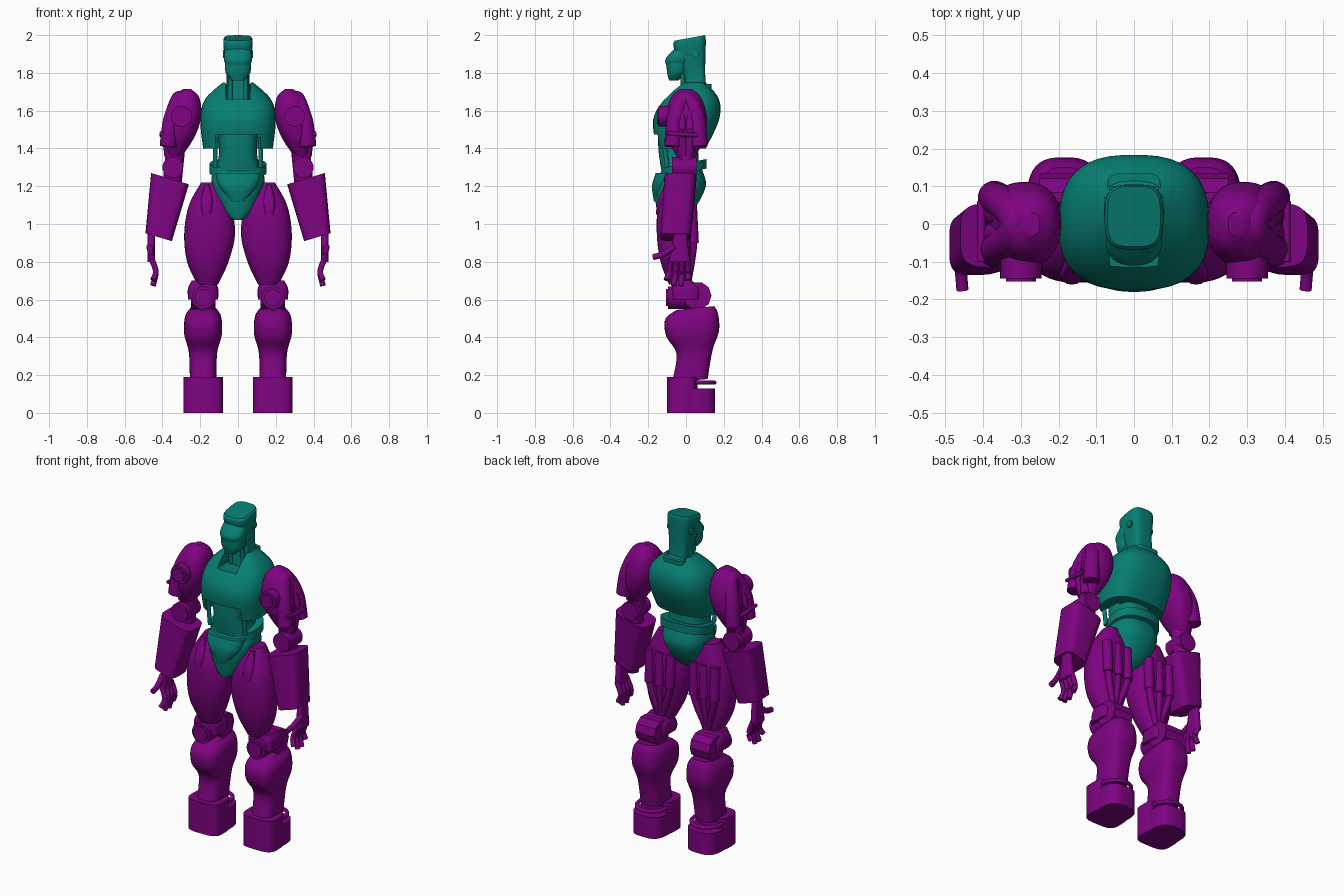
import bpy, bmesh, math
from mathutils import Matrix, Vector

cube = bpy.data.objects.get("Cube")
if cube:
    bpy.data.objects.remove(cube, do_unlink=True)


def material(name, color):
    mat = bpy.data.materials.new(name)
    mat.use_nodes = True
    mat.diffuse_color = color
    mat.node_tree.nodes["Principled BSDF"].inputs["Base Color"].default_value = color
    return mat


TEAL = material("teal", (.002, .21, .17, 1))
PURPLE = material("purple", (.21, .001, .22, 1))
SIDEWAYS, FORWARD = Vector((1, 0, 0)), Vector((0, 1, 0))
LEG = .185
parts = []


def finish(name, bm, mat):
    """Turn a bmesh into an object; parts lying wholly on the left are mirrored to the right."""
    bmesh.ops.recalc_face_normals(bm, faces=bm.faces)
    one_sided = min(vert.co.x for vert in bm.verts) > 0
    mesh = bpy.data.meshes.new(name)
    bm.to_mesh(mesh)
    bm.free()
    mesh.materials.append(mat)
    part = bpy.data.objects.new(name, mesh)
    bpy.context.collection.objects.link(part)
    if one_sided:
        part.modifiers.new("Mirror", "MIRROR").use_axis[0] = True
    parts.append(part)
    return part


def spline(keys, steps):
    """Smooth interpolation through vectors of any equal length."""
    keys = [Vector(key) for key in keys]
    result = []
    for i in range(len(keys) - 1):
        before, start, end = keys[max(i - 1, 0)], keys[i], keys[i + 1]
        after = keys[min(i + 2, len(keys) - 1)]
        leave, arrive = (end - before) / 2, (after - start) / 2
        for step in range(steps):
            t = step / steps
            ease = t * t * (3 - 2 * t)
            result.append(start.lerp(end, ease) + leave * (t * (1 - t) ** 2) - arrive * (t * t * (1 - t)))
    return result + [keys[-1]]


def skin(name, mat, rings):
    """Join rings of points into a closed, capped surface."""
    bm = bmesh.new()
    rows = [[bm.verts.new(point) for point in ring] for ring in rings]
    count = len(rows[0])
    for low, high in zip(rows, rows[1:]):
        for i in range(count):
            j = (i + 1) % count
            bm.faces.new((low[i], low[j], high[j], high[i]))
    bm.faces.new(rows[0])
    bm.faces.new(rows[-1])
    return finish(name, bm, mat)


def ring(z, wide, deep, x=0, y=0):
    return (z, wide, deep, x, y)


def loft(name, mat, *keys, x=0, square=2.4, tilt=(0, 0), steps=5, sides=40):
    """Stack rounded-square sections; tilt slopes them sideways and front to back."""
    def bulge(value):
        return math.copysign(abs(value) ** (2 / square), value) / 2

    rings = []
    for z, wide, deep, shift, y in spline(keys, steps):
        points = []
        for i in range(sides):
            angle = math.tau * (i + .5) / sides
            dx, dy = wide * bulge(math.cos(angle)), deep * bulge(math.sin(angle))
            points.append((x + shift + dx, y + dy, z + tilt[0] * dx + tilt[1] * dy))
        rings.append(points)
    return skin(name, mat, rings)


def block(name, mat, base, size, **options):
    """Upright rounded block standing on its base point."""
    x, y, z = base
    wide, deep, high = size
    ends = [ring(level, wide, deep, y=y) for level in (z, z + high)]
    return loft(name, mat, *ends, x=x, steps=1, **options)


def tube(name, mat, points, radius, sides=16):
    path = spline(points, 5 if len(points) > 2 else 1)
    rings = []
    for i, centre in enumerate(path):
        along = path[min(i + 1, len(path) - 1)] - path[max(i - 1, 0)]
        turn = along.to_track_quat("Z", "Y")
        circle = [math.tau * j / sides for j in range(sides)]
        rings.append([centre + turn @ Vector((math.cos(a), math.sin(a), 0)) * radius for a in circle])
    return skin(name, mat, rings)


def disc(name, mat, centre, axis, length, radius, sides=28):
    half = axis * length / 2
    return tube(name, mat, [Vector(centre) - half, Vector(centre) + half], radius, sides)


def cut(target, name, centre, size):
    """Subtract a hidden box."""
    bm = bmesh.new()
    bmesh.ops.create_cube(bm, size=1, matrix=Matrix.Translation(centre) @ Matrix.Diagonal((*size, 1)))
    cutter = finish(name, bm, TEAL)
    parts.remove(cutter)
    cutter.hide_render = True
    cutter.hide_set(True)
    boolean = target.modifiers.new(name, "BOOLEAN")
    boolean.operation, boolean.solver, boolean.object = "DIFFERENCE", "EXACT", cutter


# Head and neck
loft("head", TEAL, ring(1.77, wide=.11, deep=.11, y=.045), ring(1.95, wide=.155, deep=.17, y=.02),
     ring(1.985, wide=.14, deep=.16, y=.02), square=3.4, tilt=(0, .18))
loft("visor", TEAL, ring(1.84, wide=.13, deep=.12, y=-.045), ring(1.88, wide=.15, deep=.13, y=-.04),
     ring(1.96, wide=.12, deep=.06))
loft("jaw", TEAL, ring(1.76, wide=.07, deep=.05, y=-.065), ring(1.8, wide=.13, deep=.1, y=-.05),
     ring(1.86, wide=.14, deep=.12, y=-.045))
disc("ear", TEAL, (.065, .05, 1.9), SIDEWAYS, length=.03, radius=.02)
loft("neck", TEAL, ring(1.62, wide=.12, deep=.13, y=.045), ring(1.83, wide=.12, deep=.1, y=.05), square=4)
tube("throat_rod", TEAL, [(.04, -.01, 1.65), (.04, -.02, 1.8)], radius=.012)
block("collar", TEAL, (0, .08, 1.7), (.14, .11, .04), square=5)

# Chest shell, notched for the belly and the throat
chest = loft("chest", TEAL, ring(1.4, wide=.37, deep=.26, y=-.025), ring(1.55, wide=.4, deep=.35),
             ring(1.66, wide=.35, deep=.29, y=.03), ring(1.75, wide=.16, deep=.13, y=.04), square=2.6)
cut(chest, "belly_cutter", (0, -.2, 1.4), (.24, .4, .15))
cut(chest, "throat_cutter", (0, -.1, 1.8), (.13, .4, .28))

# Waist and pelvis
loft("abdomen", TEAL, ring(1.28, wide=.24, deep=.2, y=-.03), ring(1.38, wide=.2, deep=.21, y=-.04),
     ring(1.5, wide=.22, deep=.22, y=-.04), square=3)
tube("waist_rod", TEAL, [(.12, -.1, 1.3), (.12, -.12, 1.46)], radius=.012)
block("belt", TEAL, (0, -.01, 1.27), (.3, .24, .05), tilt=(0, .2))
loft("pelvis", TEAL, ring(1.02, wide=.05, deep=.09, y=-.1), ring(1.07, wide=.17, deep=.19, y=-.06),
     ring(1.2, wide=.28, deep=.27, y=-.03), ring(1.3, wide=.26, deep=.2, y=-.02))
loft("pelvis_shield", TEAL, ring(1.12, wide=.08, deep=.07, y=-.135), ring(1.2, wide=.2, deep=.1, y=-.13),
     ring(1.27, wide=.24, deep=.1, y=-.11))

# Thighs with exposed rods behind
loft("thigh", PURPLE, ring(1.22, wide=.09, deep=.1, y=-.03), ring(1.1, wide=.22, deep=.19, y=-.05),
     ring(.95, wide=.27, deep=.2, y=-.055), ring(.8, wide=.22, deep=.17, x=.01, y=-.05),
     ring(.68, wide=.11, deep=.11, x=.01, y=-.035), x=.15)
loft("hip_fin", PURPLE, ring(1.05, wide=.05, deep=.06, y=-.13), ring(1.12, wide=.065, deep=.06, y=-.12),
     ring(1.21, wide=.02, deep=.04, y=-.09), x=.165, square=3)
for place, x in (("inner", .08), ("middle", .15), ("outer", .22)):
    top, middle = (x, .03, 1.1), (x, .04, .9)
    tube(f"{place}_thigh_rod", PURPLE, [top, middle, (.14 + x / 10, .01, .7)], radius=.02)
    tube(f"{place}_thigh_sleeve", PURPLE, [top, middle], radius=.028)

# Knees
disc("knee_hinge", PURPLE, (LEG, .06, .62), SIDEWAYS, length=.13, radius=.075, sides=10)
disc("knee_disc", PURPLE, (LEG, -.03, .61), FORWARD, length=.13, radius=.06)
disc("knee_disc_face", PURPLE, (LEG, -.1, .61), FORWARD, length=.01, radius=.045)
loft("kneecap", PURPLE, ring(.6, wide=.16, deep=.15), ring(.66, wide=.16, deep=.15),
     ring(.7, wide=.12, deep=.1, y=-.02), x=LEG, square=4)

# Lower legs and boots with a heel bar
loft("calf", PURPLE, ring(.555, wide=.13, deep=.2, y=.05), ring(.51, wide=.19, deep=.28, y=.03),
     ring(.42, wide=.2, deep=.28, y=.035), ring(.32, wide=.15, deep=.19, y=.045),
     ring(.17, wide=.14, deep=.19, y=.02), x=LEG, square=3, tilt=(0, .1))
block("boot_base", PURPLE, (LEG, .03, 0), (.2, .25, .13), square=3.2)
block("boot_cuff", PURPLE, (LEG, -.02, 0), (.21, .16, .19), square=3.6)
half_turn = [math.pi * i / 6 for i in range(7)]
tube("heel_bar", PURPLE, [(LEG + .09 * math.cos(a), .05 + .1 * math.sin(a), .16) for a in half_turn], radius=.011)

# Shoulders: core, arched rim, columns, side bar and front disc
loft("shoulder", PURPLE, ring(1.715, wide=.04, deep=.06, x=-.03), ring(1.67, wide=.14, deep=.16, x=-.025),
     ring(1.57, wide=.18, deep=.22, x=-.015), ring(1.46, wide=.16, deep=.2, x=.01),
     ring(1.34, wide=.06, deep=.08, x=.04), x=.3)
tube("shoulder_rim", PURPLE,
     [(.37 - .06 * math.sin(a) ** 2, .07 * math.cos(a), 1.41 + .25 * math.sin(a)) for a in half_turn], radius=.045)
for place, y in (("front", -.025), ("rear", .025)):
    tube(f"{place}_arm_column", PURPLE, [(.33, y, 1.62), (.37, y, 1.5), (.36, y / 2, 1.36)], radius=.03)
tube("arm_bar", PURPLE, [(.405, -.1, 1.48), (.405, .06, 1.47)], radius=.011)
disc("shoulder_disc", PURPLE, (.3, -.11, 1.57), FORWARD, length=.07, radius=.055)
disc("shoulder_disc_face", PURPLE, (.3, -.145, 1.57), FORWARD, length=.015, radius=.04)

# Elbows and forearms
tube("upper_arm", PURPLE, [(.33, 0, 1.4), (.35, 0, 1.2)], radius=.05)
disc("elbow_hinge", PURPLE, (.345, -.01, 1.3), FORWARD, length=.13, radius=.055)
loft("forearm", PURPLE, ring(1.24, wide=.2, deep=.17, y=-.03), ring(.93, wide=.14, deep=.16, x=.06, y=-.055),
     x=.36, square=4, tilt=(.3, 0))

# Hands: fingers fan out from the palm
loft("palm", PURPLE, ring(.95, wide=.04, deep=.07, y=-.03), ring(.8, wide=.04, deep=.11, y=-.035), x=.46, square=3)
tube("thumb", PURPLE, [(.47, -.06, .88), (.46, -.12, .84), (.455, -.175, .825)], radius=.016)
for i, finger in enumerate(("index", "middle", "ring", "little")):
    y = .03 * i - .08
    curl = .67 + .03 * abs(i - 1.5) ** 2 / 2
    tube(f"{finger}_finger", PURPLE, [(.46, y, .82), (.435, y * 1.1, .75), (.45, y * 1.3, curl)], radius=.015)

# Smooth shading with sharp edges kept
bpy.ops.object.select_all(action="DESELECT")
for part in parts:
    part.select_set(True)
bpy.context.view_layer.objects.active = parts[0]
bpy.ops.object.shade_smooth_by_angle(angle=math.radians(35))
